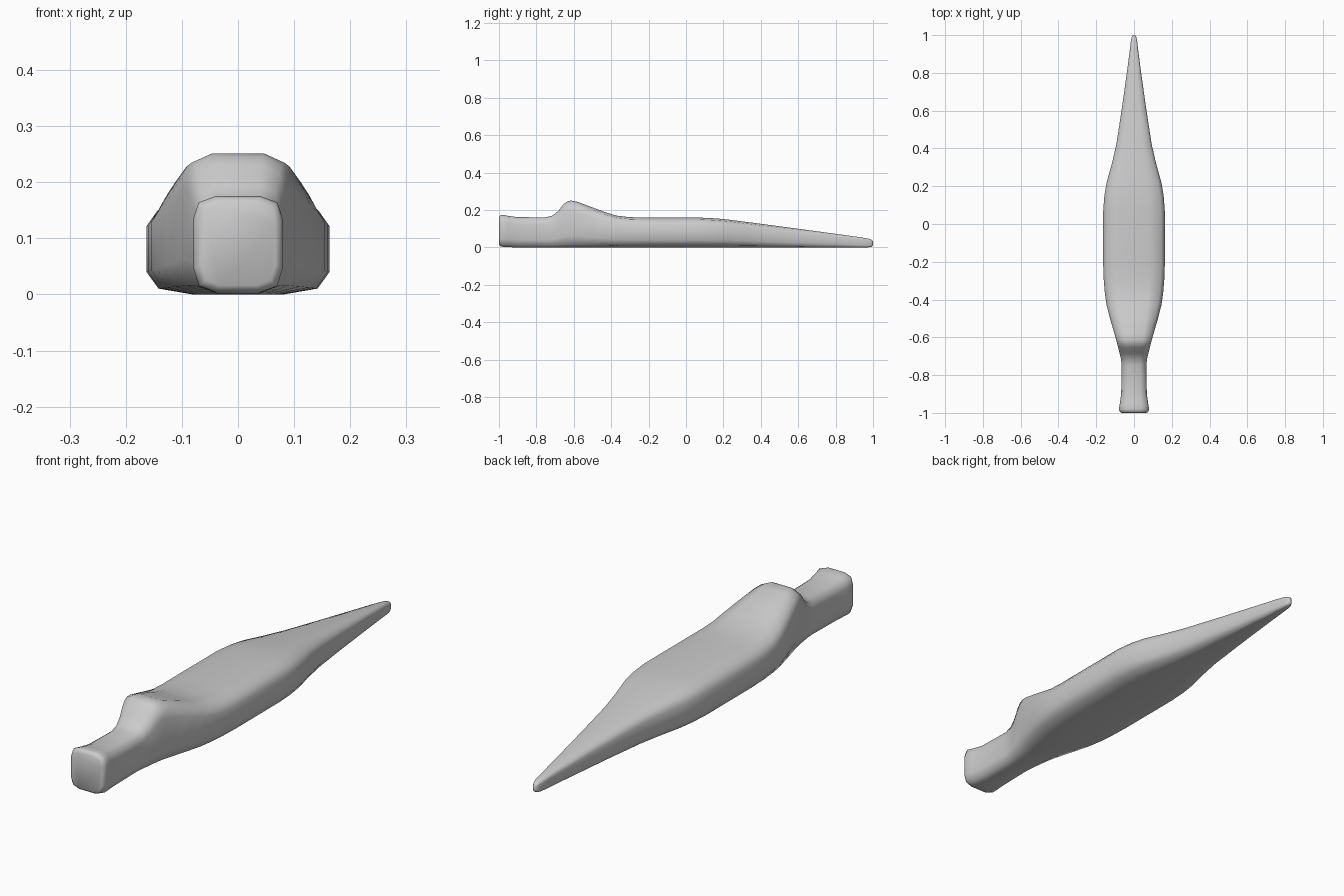
import bpy, bmesh

# Stations along the body: y, half width, underside z, top z
STATIONS = [
    (-1.0, .066, .016, .163), (-.993, .076, .007, .172), (-.98, .08, .004, .175),
    (-.95, .075, .002, .169), (-.9, .068, 0, .162), (-.75, .065, 0, .161),
    (-.715, .069, 0, .17), (-.685, .076, 0, .193), (-.655, .084, 0, .231),
    (-.635, .089, 0, .246), (-.615, .094, 0, .251), (-.58, .104, 0, .244),
    (-.5, .127, 0, .214), (-.43, .145, 0, .188), (-.37, .154, 0, .17),
    (-.3, .160, 0, .162), (-.22, .163, 0, .16), (.07, .163, 0, .16),
    (.15, .157, 0, .156), (.22, .145, 0, .15), (.32, .117, 0, .137),
    (.42, .094, 0, .124), (.6, .066, 0, .1), (.8, .038, 0, .073),
    (.93, .021, 0, .055), (.975, .016, .001, .047), (.992, .011, .004, .041),
    (1.0, .006, .011, .033),
]

# Right half of the rounded-box section: fraction of width, fraction of height
HALF = [(.5, 0), (.87, .065), (1, .25), (1, .76), (.88, .935), (.5, 1)]
SECTION = HALF + [(-x, z) for x, z in reversed(HALF)]

# Loft the sections into one closed body
bm = bmesh.new()
rings = [[bm.verts.new((w * fx, y, lo + (hi - lo) * fz)) for fx, fz in SECTION]
         for y, w, lo, hi in STATIONS]
n = len(SECTION)
for a, b in zip(rings, rings[1:]):
    for i in range(n):
        j = (i + 1) % n
        bm.faces.new((a[i], a[j], b[j], b[i]))
bm.faces.new(rings[0])
bm.faces.new(rings[-1])
bmesh.ops.recalc_face_normals(bm, faces=bm.faces)

mesh = bpy.data.meshes.new("tapered_body")
bm.to_mesh(mesh)
bm.free()
body = bpy.data.objects.new("tapered_body", mesh)
bpy.context.collection.objects.link(body)

# Smooth shading
bpy.context.view_layer.objects.active = body
body.select_set(True)
bpy.ops.object.shade_smooth()
